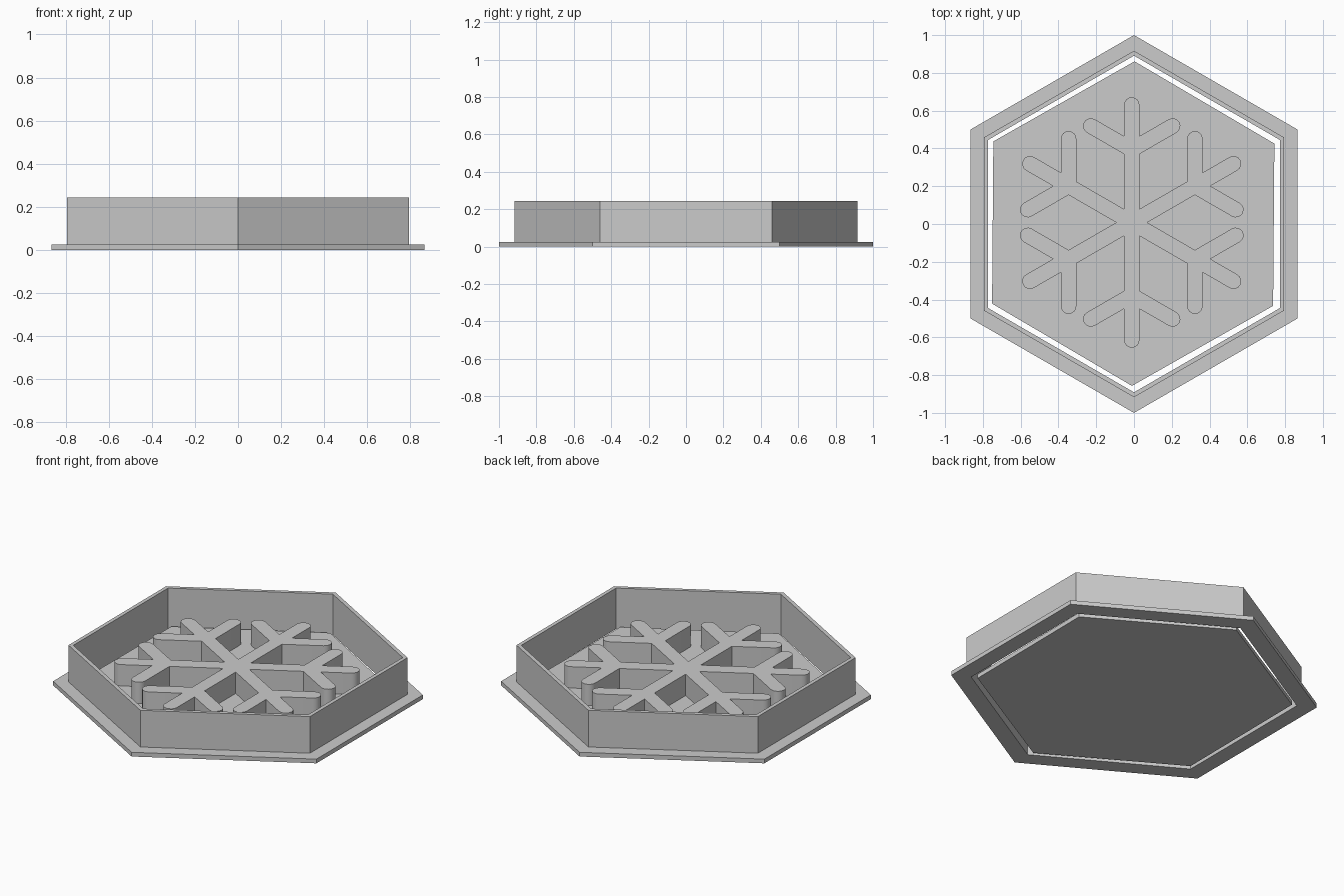
import bpy
import bmesh
from math import sin, cos, pi, radians, sqrt
from mathutils import Matrix, Vector

cube = bpy.data.objects.get("Cube")
if cube:
    bpy.data.objects.remove(cube, do_unlink=True)

grey = bpy.data.materials.new("plain grey")
grey.use_nodes = True
grey.diffuse_color = (0.6, 0.6, 0.6, 1)
grey.node_tree.nodes["Principled BSDF"].inputs["Base Color"].default_value = (0.6, 0.6, 0.6, 1)

SIDES = 6
FLOOR = 0.025      # thickness of flange and plate
WALL_TOP = 0.243
FLAKE_TOP = 0.152


def finish(name, bm):
    bmesh.ops.recalc_face_normals(bm, faces=bm.faces)
    mesh = bpy.data.meshes.new(name)
    bm.to_mesh(mesh)
    bm.free()
    mesh.materials.append(grey)
    mesh.shade_smooth()
    mesh.set_sharp_from_angle(angle=radians(35))
    obj = bpy.data.objects.new(name, mesh)
    bpy.context.collection.objects.link(obj)
    return obj


def hexagon(radius):
    return [Vector((radius * sin(i * pi / 3), radius * cos(i * pi / 3))) for i in range(SIDES)]


def prism(name, outline, z0, z1):
    bm = bmesh.new()
    base = bm.faces.new([bm.verts.new((p.x, p.y, z0)) for p in outline])
    top = bmesh.ops.extrude_face_region(bm, geom=[base], use_keep_orig=True)
    moved = [v for v in top["geom"] if isinstance(v, bmesh.types.BMVert)]
    bmesh.ops.translate(bm, verts=moved, vec=(0, 0, z1 - z0))
    return finish(name, bm)


# Hexagonal cutter: thin wall standing on a wide flange
profile = [(0.891, 0), (1, 0), (1, FLOOR), (0.917, FLOOR), (0.917, WALL_TOP), (0.891, WALL_TOP)]
bm = bmesh.new()
rings = [[bm.verts.new((*p, z)) for p in hexagon(r)] for r, z in profile]
for a, b in zip(rings, rings[1:] + rings[:1]):
    for i in range(SIDES):
        j = (i + 1) % SIDES
        bm.faces.new((a[i], a[j], b[j], b[i]))
finish("cutter_wall", bm)

# Loose base plate, slightly turned inside the wall
plate = prism("stamp_plate", hexagon(0.859), 0, FLOOR)
plate.location = (-0.004, 0.002, 0)
plate.rotation_euler.z = radians(-0.45)


# Snowflake: one arm outline, repeated around the centre
def cap(centre, half, start, sweep, steps=8):
    angles = [start + sweep * i / steps for i in range(steps + 1)]
    return [centre + half * Vector((cos(a), sin(a))) for a in angles]


half = 0.041                     # half width of every bar
arm_end, fork, twig = 0.622, 0.386, 0.25
lean = pi / 6                    # side twigs rise at 30 degrees
rise = half / cos(lean)
join = fork + half * sin(lean) / cos(lean)
twig_end = Vector((0, fork)) + twig * Vector((cos(lean), sin(lean)))

right = [Vector((half, join - rise))]
right += cap(twig_end, half, lean - pi / 2, pi)
right += [Vector((half, join + rise))]
right += cap(Vector((0, arm_end)), half, 0, pi / 2, 4)
left = [Vector((-p.x, p.y)) for p in reversed(right[:-1])]
arm = [Vector((half, half * sqrt(3)))] + right + left

outline = []
for k in range(SIDES):
    turn = Matrix.Rotation(k * pi / 3, 2)
    outline += [turn @ p for p in arm]
flake = prism("snowflake", outline, FLOOR - 0.005, FLAKE_TOP)
flake.location = (-0.012, 0.008, 0)
